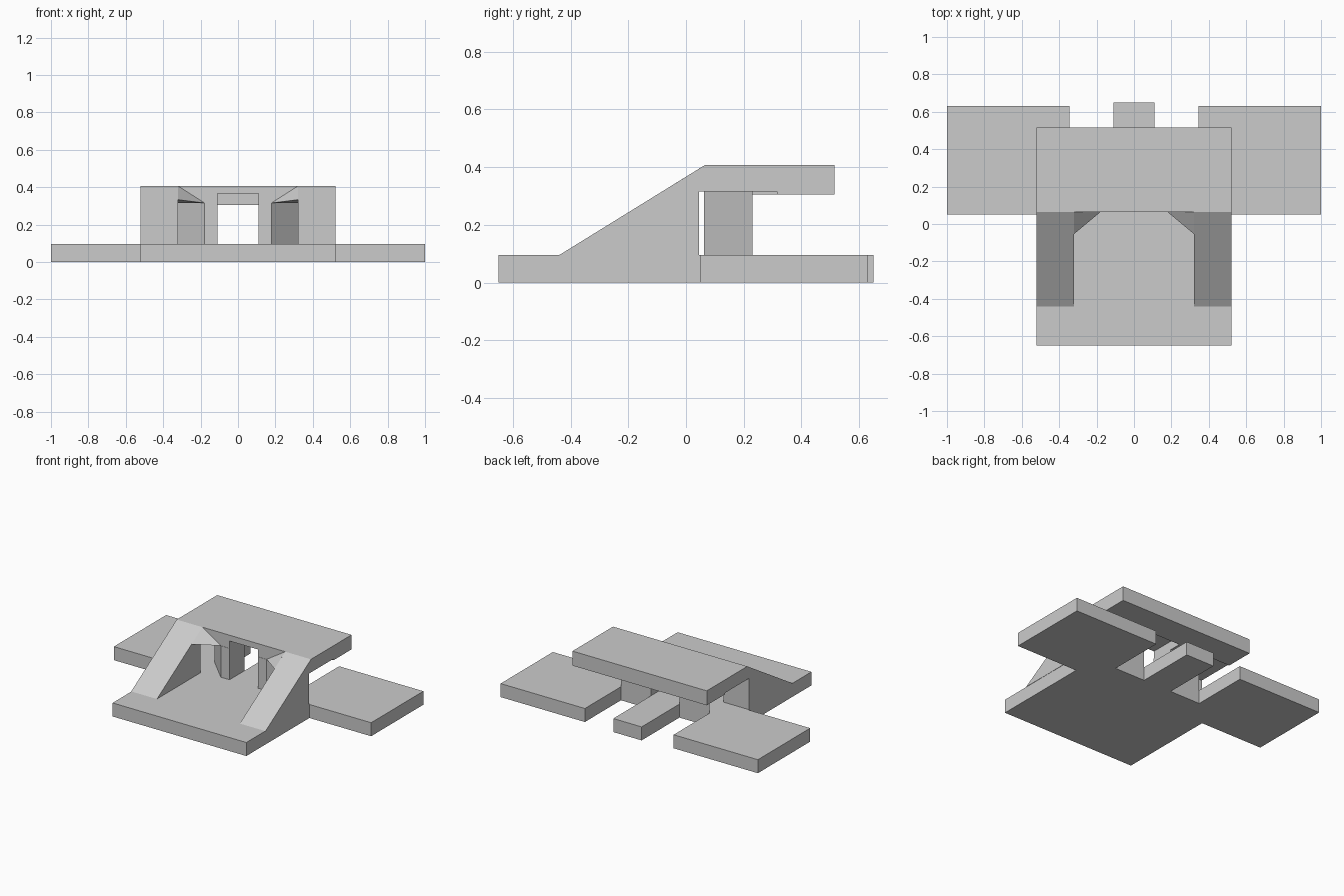
import bpy, bmesh
from mathutils import Vector

if "Cube" in bpy.data.objects:
    bpy.data.objects.remove(bpy.data.objects["Cube"])


def finish(bm, name):
    bmesh.ops.recalc_face_normals(bm, faces=bm.faces[:])
    me = bpy.data.meshes.new(name)
    bm.to_mesh(me)
    bm.free()
    ob = bpy.data.objects.new(name, me)
    bpy.context.collection.objects.link(ob)
    return ob


def prism(points, a, b, axis):
    """Extrude a 2D profile from a to b along x (profile y,z) or z (profile x,y)."""
    place = (lambda p, t: (t, *p)) if axis == 'x' else (lambda p, t: (*p, t))
    bm = bmesh.new()
    lo = [bm.verts.new(place(p, a)) for p in points]
    hi = [bm.verts.new(place(p, b)) for p in points]
    bm.faces.new(lo)
    bm.faces.new(hi)
    n = len(points)
    for i in range(n):
        j = (i + 1) % n
        bm.faces.new((lo[i], lo[j], hi[j], hi[i]))
    return bm


def mirror_x(ob):
    mod = ob.modifiers.new("mirror", 'MIRROR')
    mod.use_axis[0] = True
    mod.use_mirror_merge = False


BASE, TOP = 0.095, 0.407

# base plate with two wings and a rear tongue between notches
half = [(.52, -.65), (.52, .05), (1, .05), (1, .63), (.345, .63),
        (.345, .23), (.11, .23), (.11, .65)]
outline = half + [(-x, y) for x, y in reversed(half)]
finish(prism(outline, 0, BASE, 'z'), "base_plate")

# sloped side cheeks running into the outer roof
cheek = [(-.44, BASE), (.065, TOP), (.515, TOP), (.515, .305), (.315, .305),
         (.315, .315), (.045, .315), (.045, BASE)]
mirror_x(finish(prism(cheek, .322, .522, 'x'), "side_cheek"))

# roof above the pillars
roof = [(.065, TOP), (.515, TOP), (.515, .305), (.23, .305), (.23, .315), (.065, .315)]
mirror_x(finish(prism(roof, .11, .322, 'x'), "inner_roof"))

# central roof, hollow and open toward the front
centre = [(.065, TOP), (.515, TOP), (.515, .305), (.315, .305), (.315, .366), (.065, .366)]
bm = prism(centre, -.11, .11, 'x')
bmesh.ops.recalc_face_normals(bm, faces=bm.faces[:])
opened = [f for f in bm.faces if abs(f.normal.x) > .9
          or abs(f.calc_center_median().y - .315) < .001 and abs(f.normal.y) > .9]
bmesh.ops.delete(bm, geom=opened, context='FACES')
finish(bm, "centre_roof")

# pillars with slanted outer faces
pillar = [(.11, .063), (.178, .063), (.345, .23), (.11, .23)]
mirror_x(finish(prism(pillar, BASE, .315, 'z'), "pillar"))

# corner gussets between cheeks and roof front
bm = bmesh.new()
a, b, c, d = [bm.verts.new(Vector(p)) for p in
              ((.322, .065, TOP), (.322, -.055, .333), (.178, .065, .315), (.322, .065, .315))]
for tri in ((a, b, c), (a, c, d), (a, d, b), (b, d, c)):
    bm.faces.new(tri)
mirror_x(finish(bm, "corner_gusset"))
